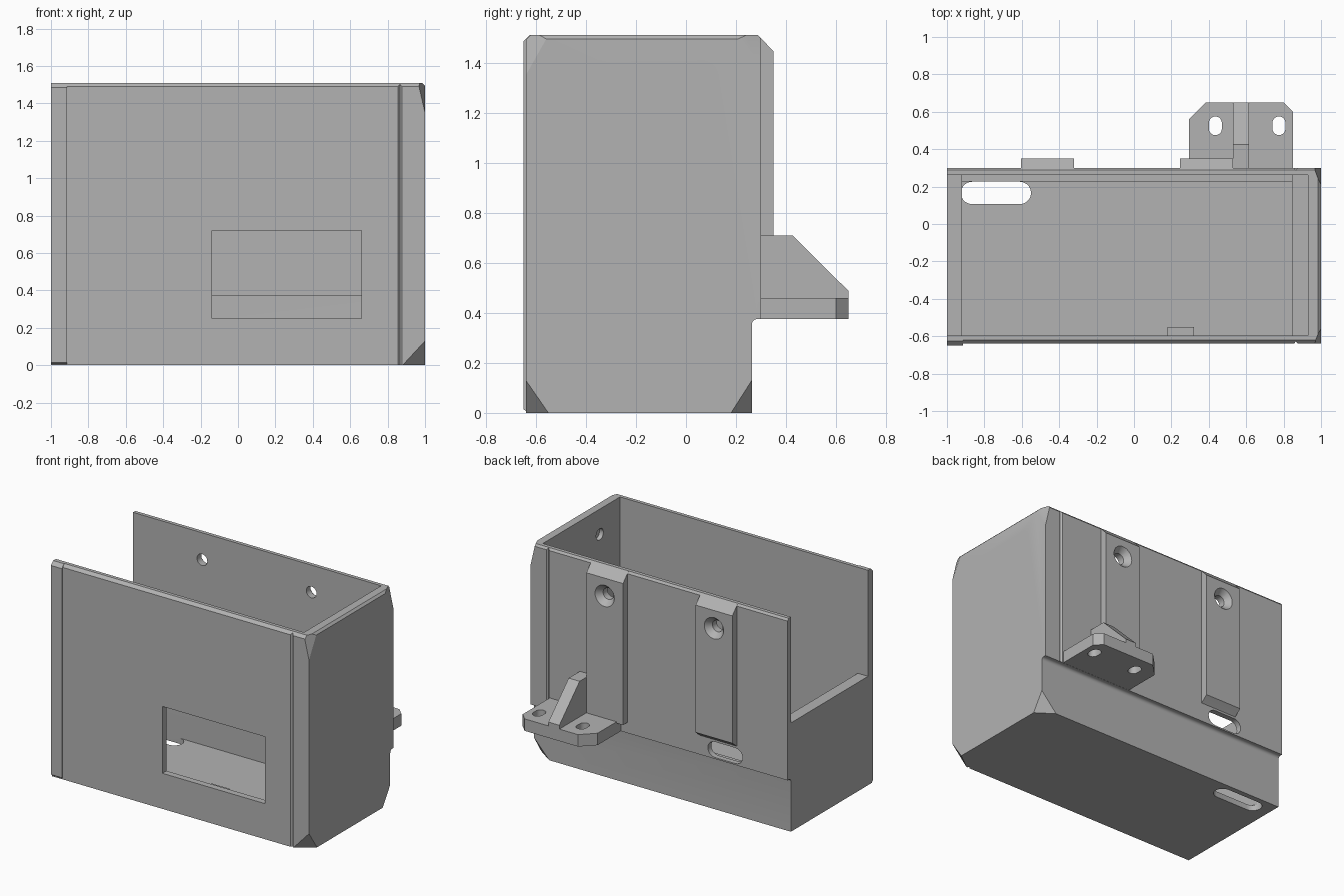
import bpy, bmesh, math
from mathutils import Vector, Matrix

if "Cube" in bpy.data.objects:
    bpy.data.objects.remove(bpy.data.objects["Cube"])

grey = bpy.data.materials.new("plain grey")
grey.diffuse_color = (0.45, 0.45, 0.45, 1)
grey.use_nodes = True
grey.node_tree.nodes["Principled BSDF"].inputs["Base Color"].default_value = grey.diffuse_color


def to_object(name, bm):
    bmesh.ops.recalc_face_normals(bm, faces=bm.faces)
    mesh = bpy.data.meshes.new(name)
    bm.to_mesh(mesh)
    bm.free()
    ob = bpy.data.objects.new(name, mesh)
    bpy.context.collection.objects.link(ob)
    mesh.materials.append(grey)
    return ob


def prism(name, pts, axis, a, b):
    """Extrude a profile along an axis: x uses (y, z), y uses (x, z), z uses (x, y)."""
    place = {"x": lambda p, t: (t, p[0], p[1]),
             "y": lambda p, t: (p[0], t, p[1]),
             "z": lambda p, t: (p[0], p[1], t)}[axis]
    bm = bmesh.new()
    face = bm.faces.new([bm.verts.new(place(p, a)) for p in pts])
    ext = bmesh.ops.extrude_face_region(bm, geom=[face])
    shift = Vector(place((0, 0), b - a))
    bmesh.ops.translate(bm, vec=shift, verts=[v for v in ext["geom"] if isinstance(v, bmesh.types.BMVert)])
    return to_object(name, bm)


def rect(x0, x1, y0, y1):
    return [(x0, y0), (x1, y0), (x1, y1), (x0, y1)]


def stadium(cx, cy, length, width, vertical=False, n=10):
    r, h = width / 2, (length - width) / 2
    pts = []
    for side in (1, -1):
        for i in range(n + 1):
            a = -math.pi / 2 + math.pi * i / n
            pts.append((side * (h + r * math.cos(a)), side * r * math.sin(a)))
    return [(cx - v, cy + u) if vertical else (cx + u, cy + v) for u, v in pts]


def screw_cutter(axis, face, u, z):
    """Countersunk screw hole, entered from the outside at coordinate face."""
    bm = bmesh.new()
    for r1, r2, depth, start in ((0.04, 0.04, 0.3, 0.05), (0.0766, 0.04, 0.042, 0.002)):
        m = Matrix.Translation((0, 0, start - depth / 2))
        bmesh.ops.create_cone(bm, cap_ends=True, segments=32, radius1=r2, radius2=r1,
                              depth=depth, matrix=m)
    rot = Matrix.Rotation(math.pi / 2, 4, "Y") if axis == "x" else Matrix.Rotation(-math.pi / 2, 4, "X")
    pos = (face, u, z) if axis == "x" else (u, face, z)
    bm.transform(Matrix.Translation(pos) @ rot)
    return to_object("screw_cutter", bm)


def boolean(ob, tool, op="DIFFERENCE", keep=False):
    mod = ob.modifiers.new("bool", "BOOLEAN")
    mod.operation, mod.solver, mod.object = op, "EXACT", tool
    mod.use_self = True
    mesh = bpy.data.meshes.new_from_object(ob.evaluated_get(bpy.context.evaluated_depsgraph_get()))
    ob.modifiers.clear()
    ob.data = mesh
    if not keep:
        bpy.data.objects.remove(tool)


def slice_off(ob, a, b, c):
    """Cut away everything beyond the plane through three points."""
    a, b, c = Vector(a), Vector(b), Vector(c)
    n = (b - a).cross(c - a).normalized()
    if n.dot(Vector((0, -0.15, 0.75)) - a) > 0:
        n = -n
    bm = bmesh.new()
    bm.from_mesh(ob.data)
    res = bmesh.ops.bisect_plane(bm, geom=bm.verts[:] + bm.edges[:] + bm.faces[:], plane_co=a,
                                 plane_no=n, clear_outer=True)
    edges = [e for e in res["geom_cut"] if isinstance(e, bmesh.types.BMEdge)]
    bmesh.ops.holes_fill(bm, edges=edges)
    bmesh.ops.recalc_face_normals(bm, faces=bm.faces)
    bm.to_mesh(ob.data)
    bm.free()


# Outer box with a stepped back wall and rounded overhang
fillet = [(0.285 - 0.022 * math.cos(a), 0.353 + 0.022 * math.sin(a))
          for a in [math.pi / 2 * i / 6 for i in range(7)]]
outer = [(-0.64, 0), (0.263, 0)] + fillet + [(0.30, 0.375), (0.30, 1.495), (0.288, 1.51),
                                             (-0.62, 1.51), (-0.64, 1.49)]
box = prism("box", outer, "x", -1, 1)

# Cut corners and rim on the closed end
for y, ylow, yhigh in ((-0.64, -0.55, -0.55), (0.30, 0.18, 0.20)):
    yb = min(y, 0.263)
    slice_off(box, (0.88, yb, 0), (1, yb, 0.13), (1, ylow, 0))
    slice_off(box, (0.963, y, 1.51), (1, y, 1.35), (1, yhigh, 1.51))
slice_off(box, (0.985, 0, 1.51), (0.985, 0.1, 1.51), (1, 0, 1.495))

# Raised front strip at the open end
strip = prism("strip", [(-0.65, 0.015), (-0.63, 0.0), (-0.61, 0.0), (-0.61, 1.51), (-0.625, 1.51),
                        (-0.65, 1.485)], "x", -1, -0.915)
boolean(box, strip, "UNION")

# Cavity: narrow below, open at the left above
low = [(-0.595, 0.04), (0.226, 0.04), (0.226, 0.376), (0.262, 0.376), (0.262, 0.77), (-0.595, 0.77)]
boolean(box, prism("cavity", low, "x", -0.92, 0.845))
boolean(box, prism("cavity", rect(-0.595, 0.262, 0.765, 1.7), "x", -1.2, 0.93))

# Front window, floor slot and back slot
boolean(box, prism("window", rect(-0.14, 0.66, 0.25, 0.72), "y", -0.8, -0.5))
boolean(box, prism("floor_slot", stadium(-0.738, 0.166, 0.375, 0.12), "z", -0.2, 0.2))
boolean(box, prism("back_slot", stadium(-0.515, 0.44, 0.27, 0.11), "y", 0.15, 0.5))

# Vertical grooves beside the closed end
for y, z0 in ((-0.64, -0.1), (0.30, 0.376)):
    s = -1 if y < 0 else 1
    v = [(0.85, y + 0.005 * s), (0.88, y + 0.005 * s), (0.866, y - 0.012 * s)]
    boolean(box, prism("groove", v, "z", z0, 1.7))

# Screw holes in the closed end
for y in (-0.37, 0.055):
    boolean(box, screw_cutter("x", 1.0, y, 1.333))

# Screw pads on the back
for name, x0, x1, bottom in (("left_pad", -0.605, -0.32, [(0.29, 0.50), (0.30, 0.51), (0.35, 0.55)]),
                             ("right_pad", 0.245, 0.53, [(0.29, 0.45), (0.35, 0.45)])):
    pad = prism(name, bottom + [(0.35, 1.445), (0.288, 1.51), (0.285, 1.50)], "x", x0, x1)
    cutter = screw_cutter("y", 0.35, (x0 + x1) / 2, 1.32)
    boolean(box, cutter, keep=True)
    boolean(pad, cutter)

# Mounting bracket with two slots
plate = [(0.295, 0.27), (0.85, 0.27), (0.85, 0.60), (0.80, 0.65), (0.385, 0.65), (0.295, 0.56)]
bracket = prism("bracket", plate, "z", 0.376, 0.46)
for x in (0.435, 0.775):
    boolean(bracket, prism("slot", stadium(x, 0.525, 0.10, 0.07, True), "z", 0.2, 0.6))

# Sloped gusset on the bracket
prism("gusset", [(0.29, 0.40), (0.65, 0.40), (0.65, 0.487), (0.425, 0.71), (0.29, 0.71)], "x", 0.53, 0.615)

# Small catches inside the window
for name, z0, z1 in (("upper_catch", 0.74, 0.82), ("lower_catch", 0.15, 0.23)):
    prism(name, rect(-0.60, -0.55, z0, z1), "x", 0.18, 0.32)

# Smooth the round holes, keep edges sharp
bpy.ops.object.select_all(action="DESELECT")
for ob in bpy.context.collection.objects:
    ob.select_set(True)
    bpy.context.view_layer.objects.active = ob
bpy.ops.object.shade_smooth_by_angle(angle=math.radians(25))
